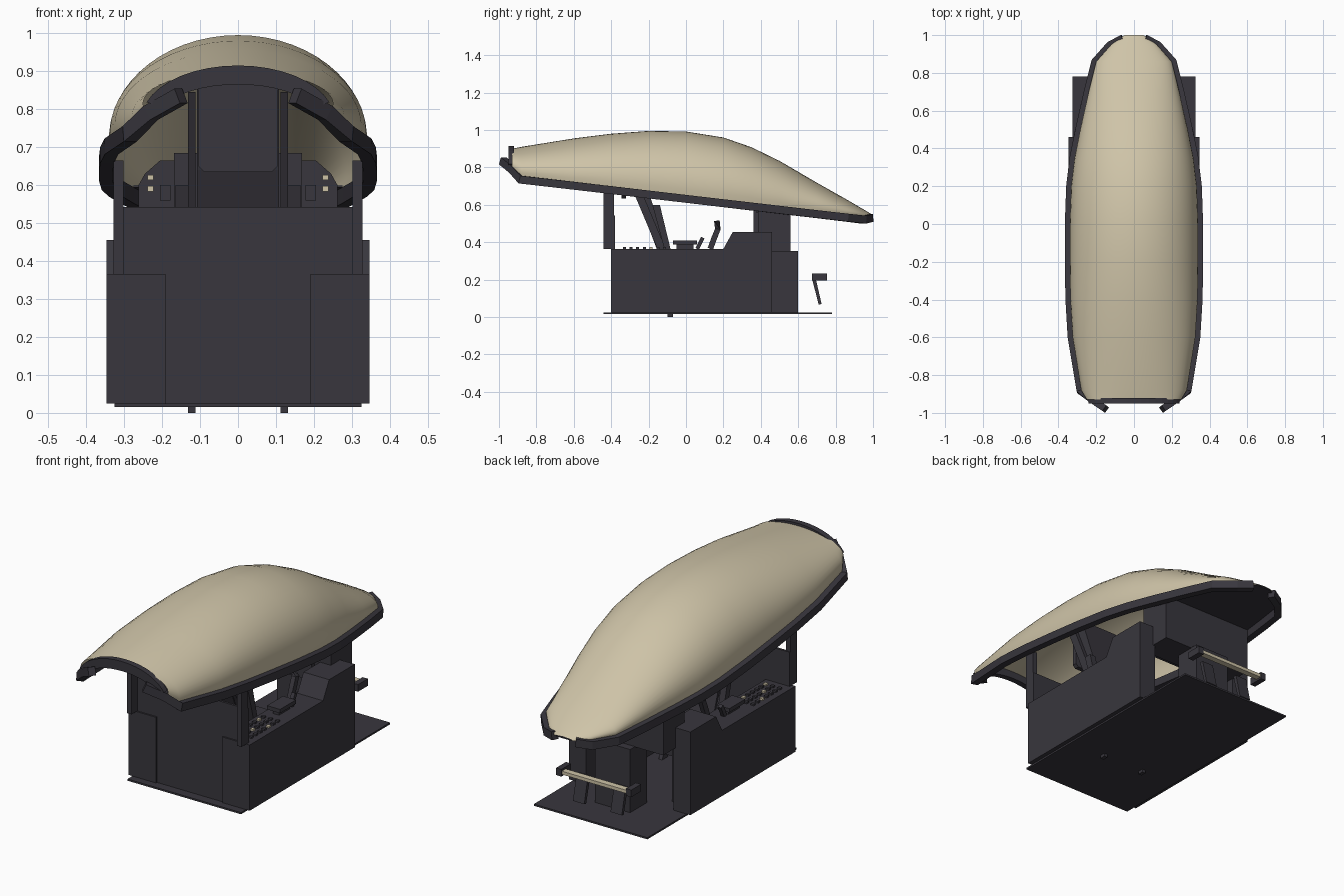
import bpy, bmesh, math
from mathutils import Vector

cube = bpy.data.objects.get("Cube")
if cube:
    bpy.data.objects.remove(cube, do_unlink=True)


def material(name, rgb):
    m = bpy.data.materials.new(name)
    m.use_nodes = True
    m.diffuse_color = (*rgb, 1)
    m.node_tree.nodes["Principled BSDF"].inputs["Base Color"].default_value = (*rgb, 1)
    return m


DARK = material("charcoal", (0.040, 0.037, 0.047))
CREAM = material("cream", (0.62, 0.55, 0.39))


def finish(name, bm, mat, smooth=False):
    mesh = bpy.data.meshes.new(name)
    bmesh.ops.recalc_face_normals(bm, faces=bm.faces[:])
    bm.to_mesh(mesh)
    bm.free()
    mesh.materials.append(mat)
    ob = bpy.data.objects.new(name, mesh)
    bpy.context.collection.objects.link(ob)
    for p in mesh.polygons:
        p.use_smooth = smooth
    return ob


def loft(name, rings, mat, closed=True, smooth=False):
    """Skin a list of point rings; closed rings also get end caps."""
    bm = bmesh.new()
    rows = [[bm.verts.new(p) for p in ring] for ring in rings]
    n = len(rows[0])
    for a, b in zip(rows, rows[1:]):
        for i in range(n if closed else n - 1):
            j = (i + 1) % n
            bm.faces.new((a[i], a[j], b[j], b[i]))
    if closed:
        bm.faces.new(rows[0])
        bm.faces.new(rows[-1])
    return finish(name, bm, mat, smooth)


def box(name, x, y, z, mat=DARK):
    rings = [[(x[0], y[0], h), (x[1], y[0], h), (x[1], y[1], h), (x[0], y[1], h)] for h in z]
    return loft(name, rings, mat)


def pair(name, x, y, z, mat=DARK):
    for s, side in ((1, "left"), (-1, "right")):
        box(f"{side}_{name}", sorted((s * x[0], s * x[1])), y, z, mat)


def prism_x(name, x, profile, mat=DARK):
    return loft(name, [[(v, y, z) for y, z in profile] for v in x], mat)


def prism_y(name, y, profile, mat=DARK):
    return loft(name, [[(x, v, z) for x, z in profile] for v in y], mat)


def sweep(name, path, wide, high, mat=DARK):
    """Rectangular bar along a path, kept upright."""
    pts = [Vector(p) for p in path]
    rings = []
    for i, p in enumerate(pts):
        t = (pts[min(i + 1, len(pts) - 1)] - pts[max(i - 1, 0)]).normalized()
        side = t.cross(Vector((0, 0, 1))).normalized()
        up = side.cross(t)
        rings.append([p + side * a * wide / 2 + up * b * high / 2
                      for a, b in ((-1, -1), (1, -1), (1, 1), (-1, 1))])
    return loft(name, rings, mat)


# Canopy shell: stations of length position, half width and crown height
stations = [(-.93, .25, .90), (-.88, .28, .91), (-.6, .325, .955), (-.4, .337, .98),
            (-.2, .34, .995), (0, .34, .992), (.2, .333, .96), (.35, .315, .908),
            (.5, .285, .835), (.7, .24, .718), (.86, .2, .628), (.95, .12, .575), (1, .05, .545)]


def sill(y):
    return .80 if y < -.9 else .652 - .117 * y


DIP = 0.17
rings = []
for y, w, top in stations:
    rad = (top - sill(y)) / (1 + math.sin(DIP))
    mid = top - rad
    angles = [-DIP + (math.pi + 2 * DIP) * k / 32 for k in range(33)]
    rings.append([(w * math.cos(a), y, mid + rad * math.sin(a)) for a in angles])
loft("canopy_shell", rings, CREAM, closed=False, smooth=True)

# Canopy sill rails, turned up and inward at the open end
for s, side in ((1, "left"), (-1, "right")):
    path = [(.15, -.98, .835), (.23, -.925, .79), (.285, -.885, .735)]
    path += [(w + .008, y, sill(y) - .02) for y, w, _ in stations[2:-1]]
    path += [(.06, .985, .53)]
    sweep(side + "_sill_rail", [(s * x, y, z) for x, y, z in path], .036, .042)

# Arched bow over the open end
bow = []
for k in range(17):
    a = math.radians(18 + 144 * k / 16)
    c, h = math.cos(a), math.sin(a)
    bow.append([(c * r, y, .775 + h * v) for r, v, y in
                ((.253, .14, -.95), (.253, .14, -.92), (.21, .09, -.92), (.21, .09, -.95))])
loft("rear_bow", bow, DARK)

# Dark deck inside the nose
deck = [(y, w) for y, w, _ in stations if y >= .5]
loft("nose_deck", [[(-w + .01, y, sill(y) + h) for h in (0, .006)] +
                   [(w - .01, y, sill(y) + h) for h in (.006, 0)] for y, w in deck], DARK)

# Floor, feet and bulkhead
box("floor_plate", (-.325, .325), (-.44, .78), (.016, .025))
pair("foot", (.112, .132), (-.1, -.07), (0, .02))
box("bulkhead", (-.328, .328), (-.392, -.38), (.025, .542))
pair("bulkhead_post", (.302, .328), (-.44, -.385), (.365, .665))

# Side consoles with raised forward panels and end columns
pair("console", (.19, .347), (-.4, .385), (.025, .365))
pair("console_column", (.25, .347), (.385, .46), (.025, .455))
for s, side in ((1, "left"), (-1, "right")):
    prism_x(side + "_console_panel", (s * .2, s * .347),
            [(.2, .365), (.25, .455), (.385, .455), (.385, .365)])
pair("armrest", (.215, .29), (-.07, .06), (.388, .408))
pair("armrest_block", (.235, .27), (-.05, .04), (.365, .388))

# Console knobs and buttons
for s in (1, -1):
    for i in range(7):
        for j in range(3):
            x, y = s * (.225 + .04 * j), -.33 + .036 * i
            tone = CREAM if (i * 2 + j) % 5 == 0 else DARK
            box("console_button", (x - .009, x + .009), (y - .008, y + .008), (.365, .374), tone)

# Instrument block, centre binnacle and pedestal
prism_y("instrument_block", (.385, .56),
        [(-.262, .35), (.262, .35), (.262, .60), (.245, .63), (.205, .665),
         (-.205, .665), (-.245, .63), (-.262, .60)])
box("centre_binnacle", (-.168, .168), (.36, .5), (.36, .685))
box("pedestal", (-.1, .1), (.46, .6), (.025, .352))
for z in (.59, .62):
    pair("panel_light", (.222, .238), (.379, .386), (z - .007, z + .007), CREAM)
pair("panel_gauge", (.178, .205), (.375, .386), (.56, .60))

# Control grips on the consoles
for s, side in ((1, "left"), (-1, "right")):
    sweep(side + "_grip", [(s * .21, .13, .365), (s * .21, .15, .42),
                           (s * .21, .17, .47), (s * .21, .165, .515)], .024, .03)
    sweep(side + "_lever", [(s * .26, .06, .365), (s * .26, .09, .425)], .02, .02)

# Seat: pan, reclined back, headrest and ejector rails
box("seat_pan", (-.15, .15), (-.16, .14), (.12, .27))
prism_x("seat_back", (-.108, .108),
        [(-.06, .24), (-.11, .24), (-.26, .64), (-.32, .865), (-.27, .87), (-.19, .64)])
prism_y("headrest_panel", (-.345, -.32),
        [(-.09, .635), (.09, .635), (.105, .65), (.105, .855), (.09, .87),
         (-.09, .87), (-.105, .855), (-.105, .65)])
for s, side in ((1, "left"), (-1, "right")):
    prism_x(side + "_seat_rail", (s * .112, s * .132),
            [(-.01, .025), (.035, .025), (-.31, .845), (-.355, .845)])
    prism_x(side + "_seat_wing", (s * .132, s * .165),
            [(-.09, .27), (-.06, .27), (-.14, .6), (-.18, .6)])

# Rudder bar with slanted pedal arms
box("rudder_bar", (-.2, .2), (.72, .752), (.205, .222), CREAM)
pair("rudder_bracket", (.185, .215), (.675, .755), (.195, .232))
for s, side in ((1, "left"), (-1, "right")):
    prism_x(side + "_pedal_arm", (s * .075, s * .14),
            [(.675, .2), (.695, .2), (.725, .07), (.71, .065)])
